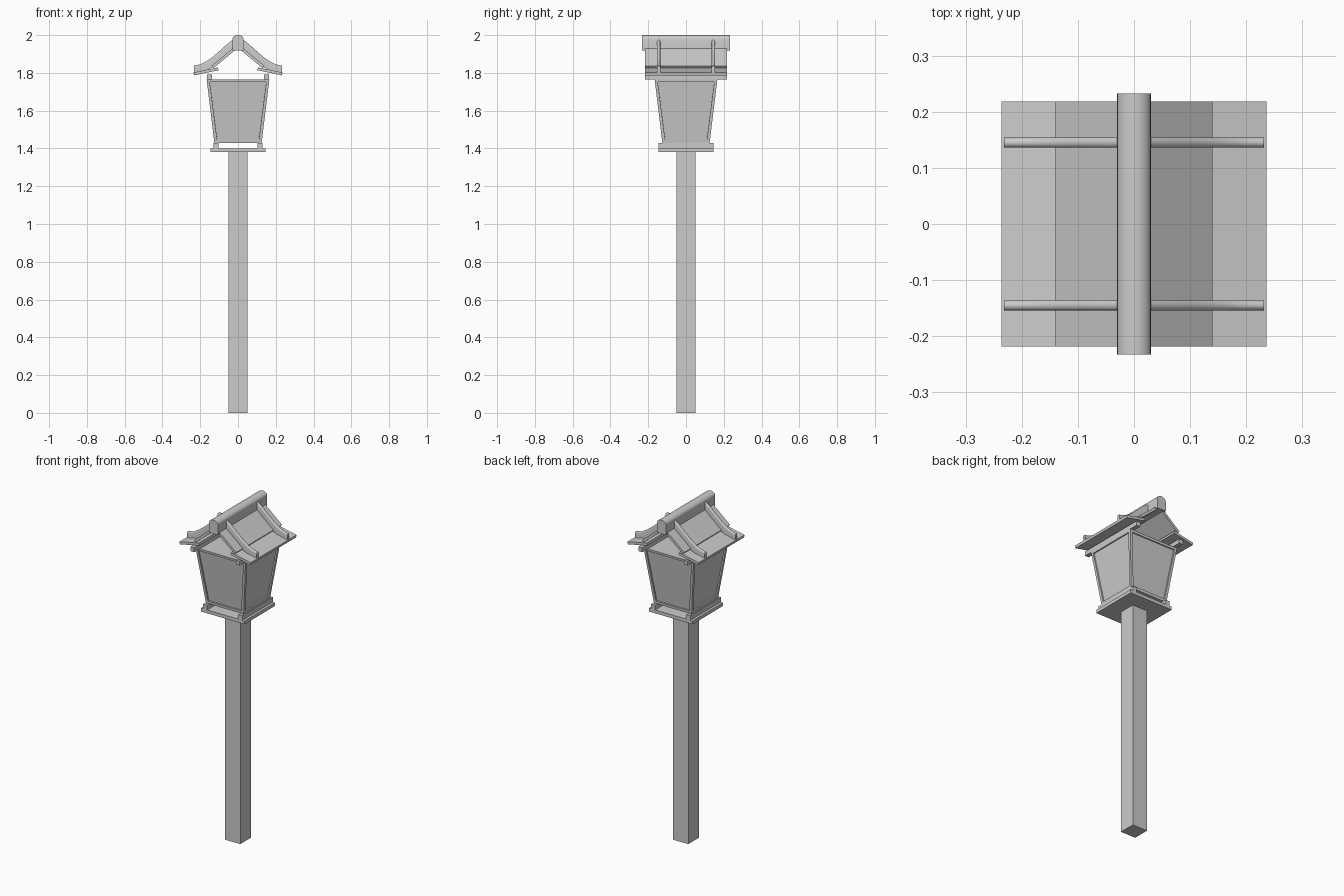
import bpy, bmesh, math

if "Cube" in bpy.data.objects:
    bpy.data.objects.remove(bpy.data.objects["Cube"])


def finish(name, bm, smooth=False):
    bmesh.ops.recalc_face_normals(bm, faces=bm.faces)
    me = bpy.data.meshes.new(name)
    bm.to_mesh(me)
    bm.free()
    ob = bpy.data.objects.new(name, me)
    bpy.context.collection.objects.link(ob)
    if smooth:
        bpy.ops.object.select_all(action='DESELECT')
        ob.select_set(True)
        bpy.context.view_layer.objects.active = ob
        bpy.ops.object.shade_smooth_by_angle(angle=math.radians(35))
    return ob


def loft(name, rings, smooth=False):
    """Skin a series of equal-length closed rings and cap both ends."""
    bm = bmesh.new()
    vs = [[bm.verts.new(p) for p in r] for r in rings]
    n = len(vs[0])
    for a, b in zip(vs, vs[1:]):
        for i in range(n):
            j = (i + 1) % n
            bm.faces.new((a[i], a[j], b[j], b[i]))
    bm.faces.new(vs[0][::-1])
    bm.faces.new(vs[-1])
    return finish(name, bm, smooth)


def prism(name, profile, half_y, smooth=False):
    """Extrude an xz profile along y."""
    return loft(name, [[(x, y, z) for x, z in profile] for y in (-half_y, half_y)], smooth)


def box(name, x0, x1, half_y, z0, z1):
    return prism(name, [(x0, z0), (x1, z0), (x1, z1), (x0, z1)], half_y)


def square(h, z):
    return [(-h, -h, z), (h, -h, z), (h, h, z), (-h, h, z)]


# Post and base plate
box("post", -0.05, 0.05, 0.05, 0, 1.38)
box("base_plate", -0.145, 0.145, 0.145, 1.38, 1.40)

# Tapered lantern body with recessed panels
bm = bmesh.new()
low = [bm.verts.new(p) for p in square(0.125, 1.428)]
top = [bm.verts.new(p) for p in square(0.166, 1.765)]
bm.faces.new(low[::-1])
bm.faces.new(top)
sides = [bm.faces.new((low[i], low[(i + 1) % 4], top[(i + 1) % 4], top[i])) for i in range(4)]
bmesh.ops.recalc_face_normals(bm, faces=bm.faces)
bmesh.ops.inset_individual(bm, faces=sides, thickness=0.022)
bmesh.ops.inset_individual(bm, faces=sides, thickness=0.0005, depth=-0.008)
finish("lantern_body", bm)

# Ridge cap with a rounded top
arc = [(0.03 * math.cos(t), 1.977 + 0.023 * math.sin(t))
       for t in (math.pi * i / 12 for i in range(13))]
prism("ridge_cap", [(-0.03, 1.918), (0.03, 1.918)] + arc, 0.233, True)

# Rib stations: x, upper z, lower z
rib = [(0.02, 1.982, 1.93), (0.06, 1.950, 1.895), (0.10, 1.914, 1.862),
       (0.14, 1.880, 1.828), (0.17, 1.860, 1.812), (0.20, 1.845, 1.800), (0.232, 1.838, 1.791)]

for s, side in ((-1, "left"), (1, "right")):
    # Rails below and above the body
    box(side + "_lower_rail", s * 0.103, s * 0.130, 0.145, 1.40, 1.428)
    box(side + "_upper_rail", s * 0.138, s * 0.164, 0.218, 1.765, 1.792)

    # Steep upper roof board and shallow eave board
    prism(side + "_roof_board", [(s * x, z) for x, z in
          ((0.01, 1.945), (0.14, 1.837), (0.130, 1.825), (0.0, 1.933))], 0.218)
    prism(side + "_eave_board", [(s * x, z) for x, z in
          ((0.106, 1.829), (0.236, 1.802), (0.233, 1.787), (0.103, 1.814))], 0.218)

    # Curved ribs with rounded tops
    for yc, end in ((-0.145, "front"), (0.145, "back")):
        r = 0.009
        rings = []
        for x, zt, zb in rib:
            crown = [(s * x, yc + r * math.cos(t), zt - r + r * math.sin(t))
                     for t in (math.pi * i / 8 for i in range(9))]
            rings.append([(s * x, yc - r, zb), (s * x, yc + r, zb)] + crown)
        loft(f"{side}_{end}_rib", rings, True)
